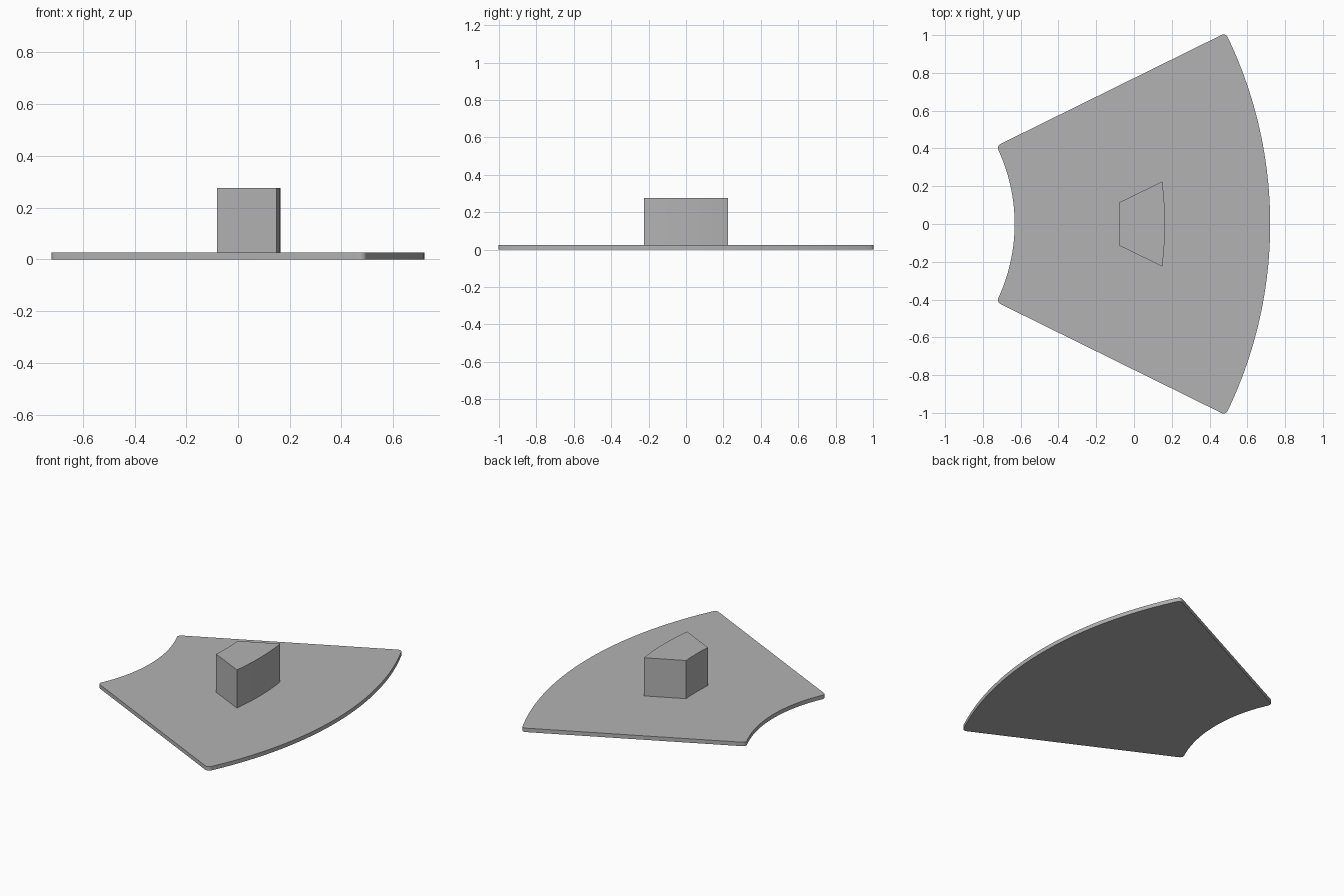
import bpy, bmesh
from math import radians, sin, cos, atan2, sqrt, asin
from mathutils import Vector

if "Cube" in bpy.data.objects:
    bpy.data.objects.remove(bpy.data.objects["Cube"])

APEX = -1.566          # shared centre of all arcs, on the x axis
INNER, OUTER = 0.934, 2.287
HALF = radians(26.25)
PLATE_TOP, BLOCK_TOP = 0.026, 0.277

grey = bpy.data.materials.new("plain_grey")
grey.use_nodes = True
colour = (0.45, 0.45, 0.45, 1)
grey.diffuse_color = colour
grey.node_tree.nodes["Principled BSDF"].inputs["Base Color"].default_value = colour


def polar(radius, angle):
    return Vector((APEX + radius * cos(angle), radius * sin(angle)))


def arc(radius, start, end, steps):
    return [polar(radius, start + (end - start) * i / steps) for i in range(steps + 1)]


def fillet(radius, centre_angle, start, end, r, steps=8):
    """Small rounded corner, with start and end as world directions."""
    c = polar(radius, centre_angle)
    angles = [start + (end - start) * i / steps for i in range(steps + 1)]
    return [c + r * Vector((cos(a), sin(a))) for a in angles]


def extrude_outline(name, outline, z0, z1):
    bm = bmesh.new()
    base = bm.faces.new([bm.verts.new((p.x, p.y, z0)) for p in outline])
    top = bmesh.ops.extrude_face_region(bm, geom=[base], use_keep_orig=True)
    verts = [g for g in top["geom"] if isinstance(g, bmesh.types.BMVert)]
    bmesh.ops.translate(bm, verts=verts, vec=(0, 0, z1 - z0))
    bmesh.ops.recalc_face_normals(bm, faces=bm.faces)
    mesh = bpy.data.meshes.new(name)
    bm.to_mesh(mesh)
    bm.free()
    mesh.materials.append(grey)
    obj = bpy.data.objects.new(name, mesh)
    bpy.context.collection.objects.link(obj)
    bpy.ops.object.select_all(action='DESELECT')
    obj.select_set(True)
    bpy.context.view_layer.objects.active = obj
    bpy.ops.object.shade_smooth_by_angle(angle=radians(30))
    return obj


# Base plate: ring sector with rounded corners
r = 0.025
outer_r, inner_r = OUTER - r, INNER + r
a_out = HALF - asin(r / outer_r)
a_in = HALF - asin(r / inner_r)
quarter = radians(90)
outline = arc(OUTER, -a_out, a_out, 48)
outline += fillet(outer_r, a_out, a_out, HALF + quarter, r)[1:]
outline += fillet(inner_r, a_in, HALF + quarter, a_in + 2 * quarter, r)
outline += arc(INNER, a_in, -a_in, 40)[1:]
outline += fillet(inner_r, -a_in, 2 * quarter - a_in, 3 * quarter - HALF, r)[1:]
outline += fillet(outer_r, -a_out, -HALF - quarter, -a_out, r)[:-1]
extrude_outline("base_plate", outline, 0, PLATE_TOP)

# Centre block: wedge with gently curved ends
near, far = 1.49, 1.73
near_angle, far_angle = asin(0.113 / near), asin(0.225 / far)
wedge = arc(far, -far_angle, far_angle, 16) + arc(near, near_angle, -near_angle, 8)
extrude_outline("centre_block", wedge, PLATE_TOP, BLOCK_TOP)
